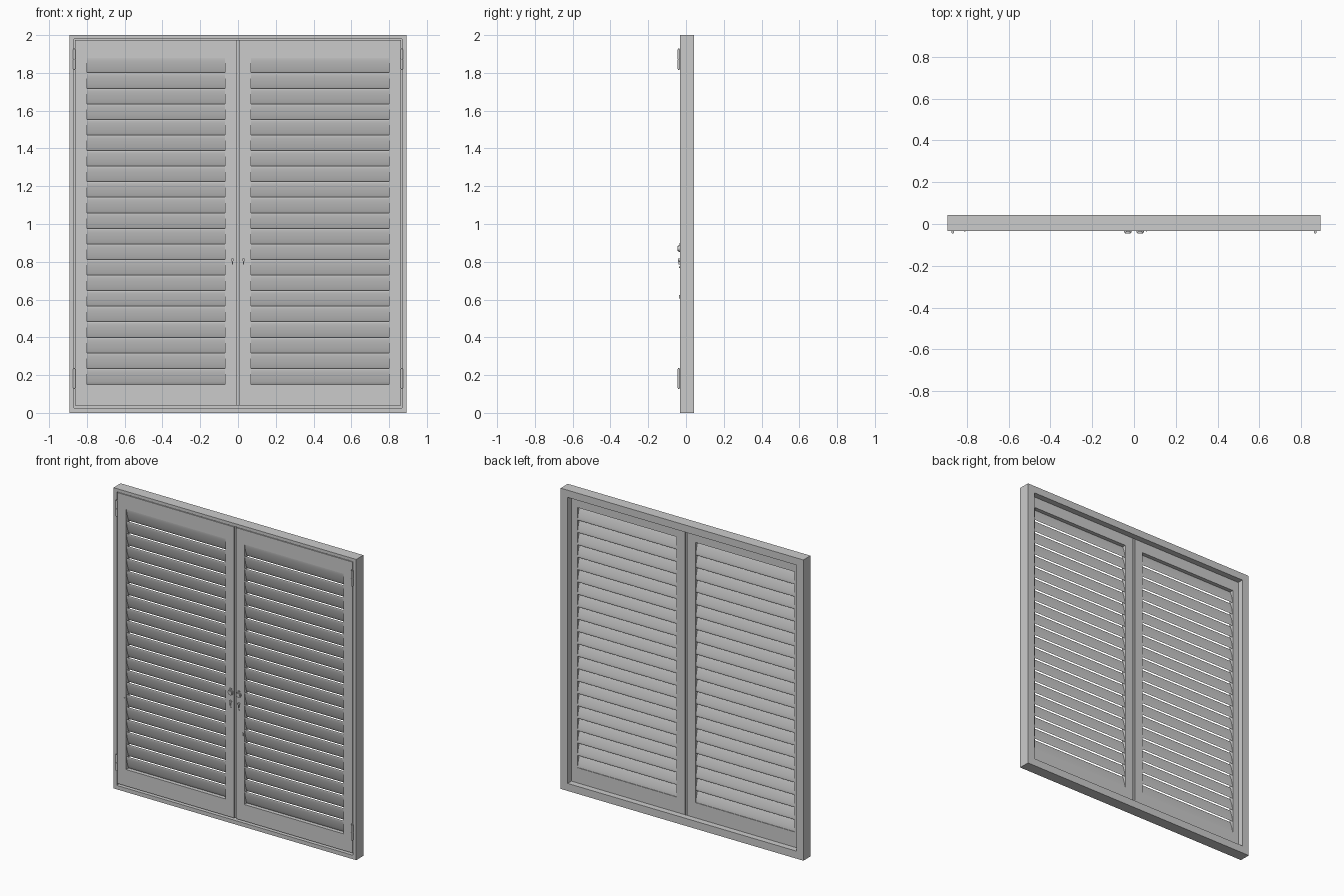
import bpy, bmesh, math
from mathutils import Matrix, Vector

cube = bpy.data.objects.get("Cube")
if cube:
    bpy.data.objects.remove(cube, do_unlink=True)

grey = bpy.data.materials.new("painted grey")
grey.use_nodes = True
colour = (0.6, 0.6, 0.6, 1)
grey.diffuse_color = colour
grey.node_tree.nodes["Principled BSDF"].inputs["Base Color"].default_value = colour

FRONT, BACK, LEAF_BACK = -0.033, 0.042, 0.0


def finish(name, bm, smooth=False):
    bmesh.ops.recalc_face_normals(bm, faces=bm.faces)
    mesh = bpy.data.meshes.new(name)
    bm.to_mesh(mesh)
    bm.free()
    mesh.materials.append(grey)
    obj = bpy.data.objects.new(name, mesh)
    bpy.context.collection.objects.link(obj)
    if smooth:
        bpy.ops.object.select_all(action="DESELECT")
        obj.select_set(True)
        bpy.context.view_layer.objects.active = obj
        bpy.ops.object.shade_smooth_by_angle(angle=math.radians(40))
    return obj


def add_box(bm, x0, x1, y0, y1, z0, z1):
    size = Matrix.Diagonal((x1 - x0, y1 - y0, z1 - z0, 1))
    place = Matrix.Translation(((x0 + x1) / 2, (y0 + y1) / 2, (z0 + z1) / 2))
    bmesh.ops.create_cube(bm, size=1, matrix=place @ size)


def add_cylinder(bm, x, y, z, radius, length, axis="Z", segments=20):
    turn = Matrix.Rotation(math.pi / 2, 4, "X") if axis == "Y" else Matrix()
    bmesh.ops.create_cone(bm, cap_ends=True, segments=segments, radius1=radius,
                          radius2=radius, depth=length,
                          matrix=Matrix.Translation((x, y, z)) @ turn)


def add_ring(bm, outer, inner, y0, y1):
    """Rectangular surround; outer and inner are (x0, x1, z0, z1)."""
    loops = []
    for x0, x1, z0, z1 in (outer, inner):
        for y in (y0, y1):
            loops.append([bm.verts.new((x, y, z)) for x, z in
                          ((x0, z0), (x1, z0), (x1, z1), (x0, z1))])
    of, ob, nf, nb = loops
    for a, b in ((of, nf), (ob, nb), (of, ob), (nf, nb)):
        for i in range(4):
            j = (i + 1) % 4
            bm.faces.new((a[i], a[j], b[j], b[i]))


# Fixed surround with a deeper stop behind the leaves
bm = bmesh.new()
outside = (-0.893, 0.893, 0, 2)
add_ring(bm, outside, (-0.869, 0.869, 0.026, 1.979), FRONT, 0.002)
add_ring(bm, outside, (-0.842, 0.842, 0.05, 1.952), 0.002, BACK)
finish("outer_frame", bm)

SLATS, LOW, HIGH = 21, 0.15, 1.88
pitch = (HIGH - LOW) / SLATS

for side, label in ((-1, "right"), (1, "left")):
    def span(a, b):
        return tuple(sorted((side * a, side * b)))

    # Leaf: stiles and rails
    bm = bmesh.new()
    panel = span(0.07, 0.8)
    add_ring(bm, span(0.007, 0.864) + (0.04, 1.975), panel + (LOW, HIGH),
             FRONT, LEAF_BACK)
    finish(label + "_leaf_frame", bm)

    # Tilted oval slats, high at the front and low at the back
    bm = bmesh.new()
    tilt = Matrix.Rotation(math.radians(15), 3, "X")
    for k in range(SLATS):
        centre = Vector((0, (FRONT + LEAF_BACK) / 2, LOW + pitch * (k + 0.5)))
        ends = []
        for x in panel:
            ends.append([])
            for i in range(20):
                t = math.tau * i / 20
                p = tilt @ Vector((0, 0.005 * math.cos(t), 0.046 * math.sin(t)))
                p += centre
                p.z = min(max(p.z, LOW), HIGH)
                ends[-1].append(bm.verts.new((x, p.y, p.z)))
        for i in range(20):
            j = (i + 1) % 20
            bm.faces.new((ends[0][i], ends[0][j], ends[1][j], ends[1][i]))
        bm.faces.new(ends[0])
        bm.faces.new(ends[1])
    finish(label + "_slats", bm, True)

    # Hinges: knuckles, pin tips and a thin leaf plate
    for z, level in ((0.182, "lower"), (1.872, "upper")):
        bm = bmesh.new()
        for dz in (-0.026, 0.026):
            add_cylinder(bm, side * 0.867, -0.038, z + dz, 0.007, 0.05)
        add_cylinder(bm, side * 0.867, -0.038, z, 0.004, 0.112)
        finish(level + "_" + label + "_hinge", bm, True)

    # Round knob on a rose, with a small keyhole cover below
    x = side * 0.03
    bm = bmesh.new()
    add_cylinder(bm, x, -0.036, 0.87, 0.018, 0.008, "Y", 24)
    add_cylinder(bm, x, -0.04, 0.87, 0.013, 0.01, "Y", 24)
    add_box(bm, x - 0.008, x + 0.008, -0.038, FRONT, 0.892, 0.897)
    finish(label + "_knob", bm, True)
    bm = bmesh.new()
    add_cylinder(bm, x, -0.037, 0.81, 0.008, 0.01, "Y")
    add_box(bm, x - 0.003, x + 0.003, -0.041, FRONT, 0.785, 0.806)
    add_cylinder(bm, x, -0.035, 0.77, 0.004, 0.006, "Y")
    finish(label + "_keyhole_cover", bm, True)

# Cover strip closing the joint between the leaves
bm = bmesh.new()
add_box(bm, -0.012, 0.012, -0.02, -0.01, 0.04, 1.975)
finish("meeting_strip", bm)

# Small slat levers on the right-hand edge of each stile
for x, label in ((-0.81, "right"), (0.06, "left")):
    bm = bmesh.new()
    add_box(bm, x - 0.003, x + 0.003, -0.037, FRONT, 0.605, 0.625)
    finish(label + "_slat_lever", bm)
